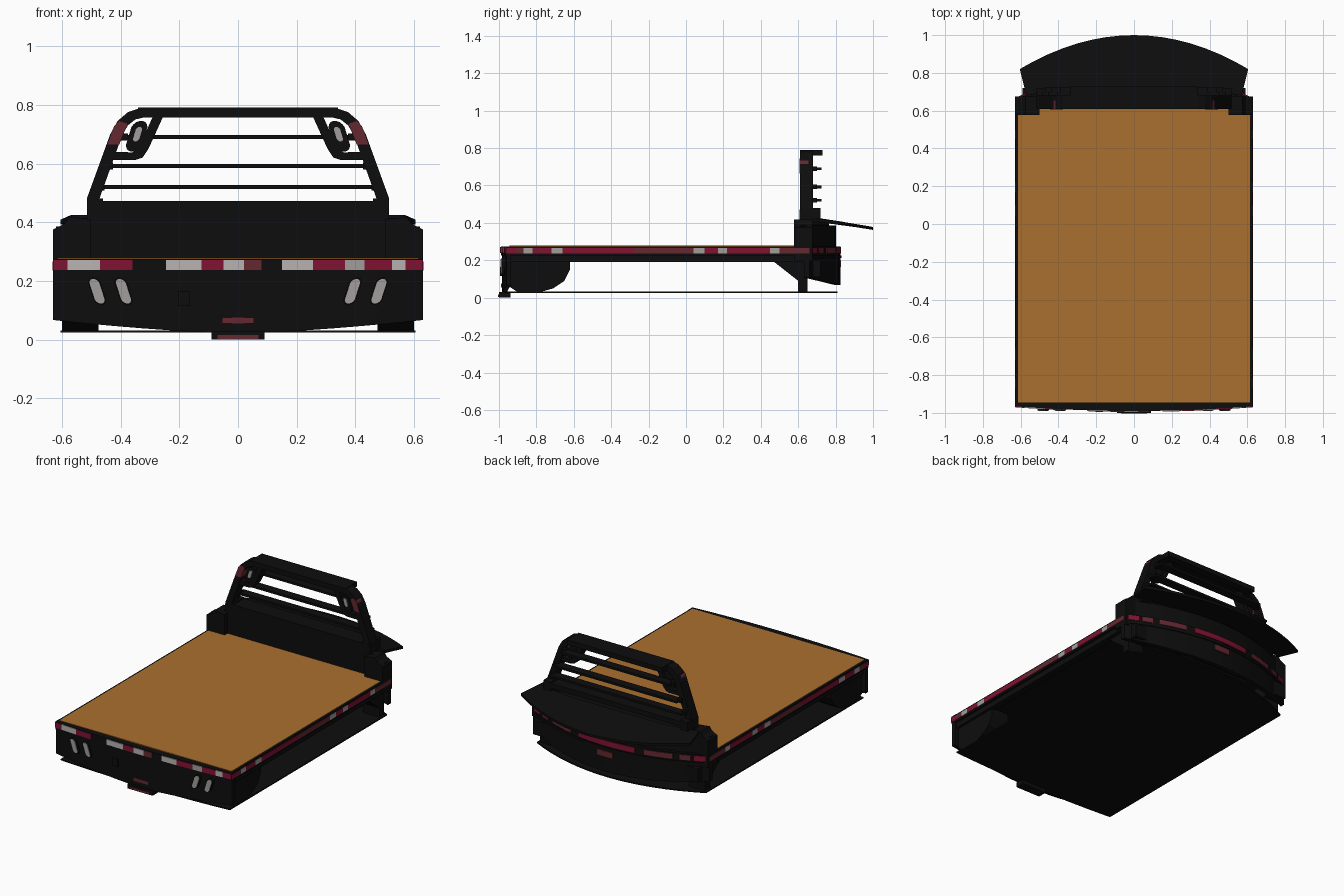
import bpy, bmesh, math

cube = bpy.data.objects.get("Cube")
if cube:
    bpy.data.objects.remove(cube, do_unlink=True)


def material(name, r, g, b):
    m = bpy.data.materials.new(name)
    m.use_nodes = True
    m.diffuse_color = (r, g, b, 1)
    node = next(n for n in m.node_tree.nodes if n.type == 'BSDF_PRINCIPLED')
    node.inputs["Base Color"].default_value = (r, g, b, 1)
    node.inputs["Roughness"].default_value = 0.7
    return m


BLACK = material("black_steel", 0.004, 0.004, 0.004)
WOOD = material("orange_deck", 0.40, 0.16, 0.028)
RED = material("red_reflector", 0.22, 0.006, 0.032)
DARK = material("dark_red_lens", 0.13, 0.02, 0.03)
WHITE = material("white_reflector", 0.48, 0.45, 0.45)
GREY = material("grey_lens", 0.36, 0.34, 0.34)


# Extrude a closed outline along one axis; the outline uses the other two axes
def prism(name, pts, axis, lo, hi, mat=BLACK):
    place = {'x': lambda p, d: (d, p[0], p[1]),
             'y': lambda p, d: (p[0], d, p[1]),
             'z': lambda p, d: (p[0], p[1], d)}[axis]
    bm = bmesh.new()
    a = [bm.verts.new(place(p, lo)) for p in pts]
    b = [bm.verts.new(place(p, hi)) for p in pts]
    bm.faces.new(a)
    bm.faces.new(b[::-1])
    for i in range(len(pts)):
        j = (i + 1) % len(pts)
        bm.faces.new((a[i], b[i], b[j], a[j]))
    bmesh.ops.recalc_face_normals(bm, faces=bm.faces)
    me = bpy.data.meshes.new(name)
    bm.to_mesh(me)
    bm.free()
    me.materials.append(mat)
    ob = bpy.data.objects.new(name, me)
    bpy.context.collection.objects.link(ob)
    return ob


def box(name, x0, x1, y0, y1, z0, z1, mat=BLACK):
    return prism(name, [(x0, y0), (x1, y0), (x1, y1), (x0, y1)], 'z', z0, z1, mat)


def mirror_pts(pts, s):
    return [(s * x, z) for x, z in pts]


# Points along a bowed edge y = f(x)
def edge(f, x0, x1, off=0.0, n=16):
    return [(x0 + (x1 - x0) * i / n, f(x0 + (x1 - x0) * i / n) + off) for i in range(n + 1)]


# Upright curved wall following f, optionally with a shaped lower edge
def band(name, f, x0, x1, outer, inner, z0, z1, mat=BLACK, low=None):
    ob = prism(name, edge(f, x0, x1, outer) + edge(f, x0, x1, inner)[::-1], 'z', z0, z1, mat)
    if low:
        for v in ob.data.vertices:
            if abs(v.co.z - z0) < 1e-5:
                v.co.z = low(v.co.x)
    return ob


# Slanted slot outline
def slot(cx, cz, w, h, slant):
    r, pts = w / 2, []
    for i in range(16):
        t = 2 * math.pi * (i + 0.5) / 16
        dz = r * math.sin(t) + (h / 2 - r) * (1 if math.sin(t) > 0 else -1)
        pts.append((cx + r * math.cos(t) + slant * dz, cz + dz))
    return pts


W = 0.63
nose = lambda x: 0.825 - 0.165 * (x / W) ** 2
tail = lambda x: -0.99 + 0.025 * (x / W) ** 2
visor_edge = lambda x: 1.0 - 0.18 * (abs(x) / 0.605) ** 2

# Deck, frame and belly plate
frame = edge(tail, -0.615, 0.615, 0.015) + [(0.615, 0.6), (-0.615, 0.6)]
prism("deck_frame", frame, 'z', 0.195, 0.272)
box("wood_deck", -0.615, 0.615, -0.945, 0.608, 0.27, 0.278, WOOD)
prism("belly_plate", edge(tail, -0.605, 0.605, 0.02)
      + edge(nose, -0.605, 0.605, -0.015)[::-1], 'z', 0.024, 0.032)

# Tail: rail, skirt, hitch step
band("tail_rail", tail, -W, W, 0.0, 0.04, 0.225, 0.275)
band("tail_skirt", tail, -W, W, 0.005, 0.03, 0.03, 0.23,
     low=lambda x: 0.022 + 0.045 * (abs(x) / W) ** 1.5)
band("tail_step", tail, -0.09, 0.09, -0.01, 0.05, 0.0, 0.03)
box("step_reflector", -0.07, 0.07, -1.004, -0.999, 0.003, 0.016, DARK)
box("hitch_light", -0.055, 0.055, -0.99, -0.982, 0.055, 0.076, DARK)
box("plug_socket", -0.205, -0.165, -0.995, -0.97, 0.115, 0.165)

# Reflective tape across the tail rail
tail_tape = [(-.63, -.58, RED), (-.58, -.47, WHITE), (-.47, -.36, RED), (-.245, -.125, WHITE),
             (-.125, -.05, RED), (-.05, .02, WHITE), (.02, .08, DARK), (.15, .255, WHITE),
             (.255, .365, RED), (.365, .43, GREY), (.43, .525, RED), (.525, .57, WHITE),
             (.57, .63, RED)]
for x0, x1, m in tail_tape:
    band("tail_tape", tail, x0, x1, -0.005, 0.002, 0.238, 0.272, m)

side_tape = [(-.96, -.91, RED), (-.91, -.87, DARK), (-.87, -.82, GREY), (-.82, -.72, RED),
             (-.72, -.66, GREY), (-.66, -.28, RED), (-.28, .04, DARK), (.04, .1, GREY),
             (.1, .17, RED), (.17, .22, GREY), (.22, .45, RED), (.45, .5, GREY), (.5, .66, DARK)]
rear_box = [(-.96, .21), (-.62, .2), (-.62, .15), (-.65, .09), (-.71, .05), (-.78, .03),
            (-.9, .03), (-.96, .07)]
gusset = [(.46, .2), (.6, .09), (.6, .03), (.65, .03), (.65, .11), (.72, .11), (.72, .2)]
leg_frame = [(.515, .42), (.515, .48), (.435, .70), (.41, .745), (.375, .775), (.33, .79),
             (0, .79), (0, .757), (.32, .757), (.35, .75), (.375, .73), (.395, .695),
             (.472, .48), (.472, .42)]
strap = [(.255, .76), (.305, .65), (.325, .62), (.35, .612), (.45, .612),
         (.44, .64), (.36, .638), (.345, .645), (.335, .66), (.29, .76)]
shoulder = [(.50, .2), (.63, .2), (.63, .375), (.59, .395), (.575, .418), (.50, .41)]

for s, side in ((1, "left"), (-1, "right")):
    def both(x0, x1):
        return sorted((s * x0, s * x1))

    # Side rails with tape
    box(side + "_side_rail", *both(0.6, 0.628), -0.965, 0.66, 0.225, 0.275)
    box(side + "_lower_rail", *both(0.57, 0.615), -0.96, 0.62, 0.19, 0.23)
    for y0, y1, m in side_tape:
        box(side + "_side_tape", *both(0.626, 0.631), y0, y1, 0.236, 0.266, m)

    # Under-deck boxes and front supports
    prism(side + "_rear_box", rear_box, 'x', *both(0.475, 0.6))
    prism(side + "_front_support", gusset, 'x', *both(0.475, 0.59))

    # Slanted tail lamps
    for cx in (0.39, 0.48):
        prism(side + "_lamp_bezel", mirror_pts(slot(cx, 0.165, 0.044, 0.094, 0.32), s),
              'y', -0.987, -0.96)
        prism(side + "_tail_lamp", mirror_pts(slot(cx, 0.165, 0.034, 0.084, 0.32), s),
              'y', -0.991, -0.984, GREY)

    # Headboard shoulder
    prism(side + "_shoulder", mirror_pts(shoulder, s), 'y', 0.578, 0.675)

    # Rack half, work-light strap and light
    prism(side + "_rack_frame", mirror_pts(leg_frame, s), 'y', 0.61, 0.68)
    prism(side + "_light_strap", mirror_pts(strap, s), 'y', 0.612, 0.675)
    prism(side + "_work_light", mirror_pts(slot(.345, .693, .056, .105, -.3), s), 'y', .615, .66)
    prism(side + "_work_lens", mirror_pts(slot(.342, .70, .022, .05, -.3), s),
          'y', .61, .617, GREY)
    marker = [(.44, .665), (.418, .728), (.40, .745), (.372, .735), (.40, .665)]
    prism(side + "_rack_marker", mirror_pts([(x + 0.004, z) for x, z in marker], s),
          'y', .606, .655, DARK)
    prism(side + "_rack_foot", mirror_pts([(.515, .40), (.515, .48), (.46, .48), (.46, .40)], s),
          'y', .61, .72)

    # Tape on the nose
    for x0, x1, m in ((.26, .43, DARK), (.47, .53, DARK), (.55, .625, RED)):
        band(side + "_nose_tape", nose, *both(x0, x1), 0.005, -0.002, 0.236, 0.268, m)

# Headboard and rack crossbars
box("headboard", -0.51, 0.51, 0.608, 0.66, 0.2, 0.472)
box("rack_base_bar", -0.51, 0.51, 0.61, 0.72, 0.44, 0.472)
box("rack_top_beam", -0.34, 0.34, 0.61, 0.73, 0.759, 0.79)
for z, half in ((0.52, 0.47), (0.592, 0.44), (0.69, 0.39)):
    box("rack_crossbar", -half, half, 0.67, 0.725, z - 0.007, z + 0.007)
    for x in (-half, half):
        box("crossbar_tab", x - 0.015, x + 0.015, 0.66, 0.70, z - 0.012, z + 0.012)

# Bowed nose body, lip and lower skirt
prism("nose_body", edge(nose, -0.62, 0.62, -0.022) + [(0.62, 0.61), (-0.62, 0.61)],
      'z', 0.2, 0.385)
prism("nose_top", edge(nose, -0.57, 0.57, -0.06) + [(0.57, 0.62), (-0.57, 0.62)],
      'z', 0.38, 0.415)
band("nose_rail", nose, -W, W, 0.0, -0.05, 0.225, 0.275)
band("nose_lip", nose, -W, W, 0.006, -0.04, 0.212, 0.226)
band("nose_skirt", nose, -W, W, 0.0, -0.03, 0.1, 0.22,
     low=lambda x: 0.068 + 0.04 * (x / W) ** 2)
band("nose_red_tape", nose, -0.2, 0.2, 0.005, -0.002, 0.236, 0.27, RED)
band("nose_marker", nose, -0.055, 0.055, 0.005, -0.002, 0.165, 0.2, DARK)

# Sloping visor: a flat slab tilted down toward its bowed edge
visor = prism("visor", edge(visor_edge, -0.605, 0.605) + [(0.57, 0.68), (0.35, 0.72),
              (-0.35, 0.72), (-0.57, 0.68)], 'z', 0, 0.016)
for v in visor.data.vertices:
    v.co.z += 0.408 - 0.17 * max(v.co.y - 0.73, 0)
